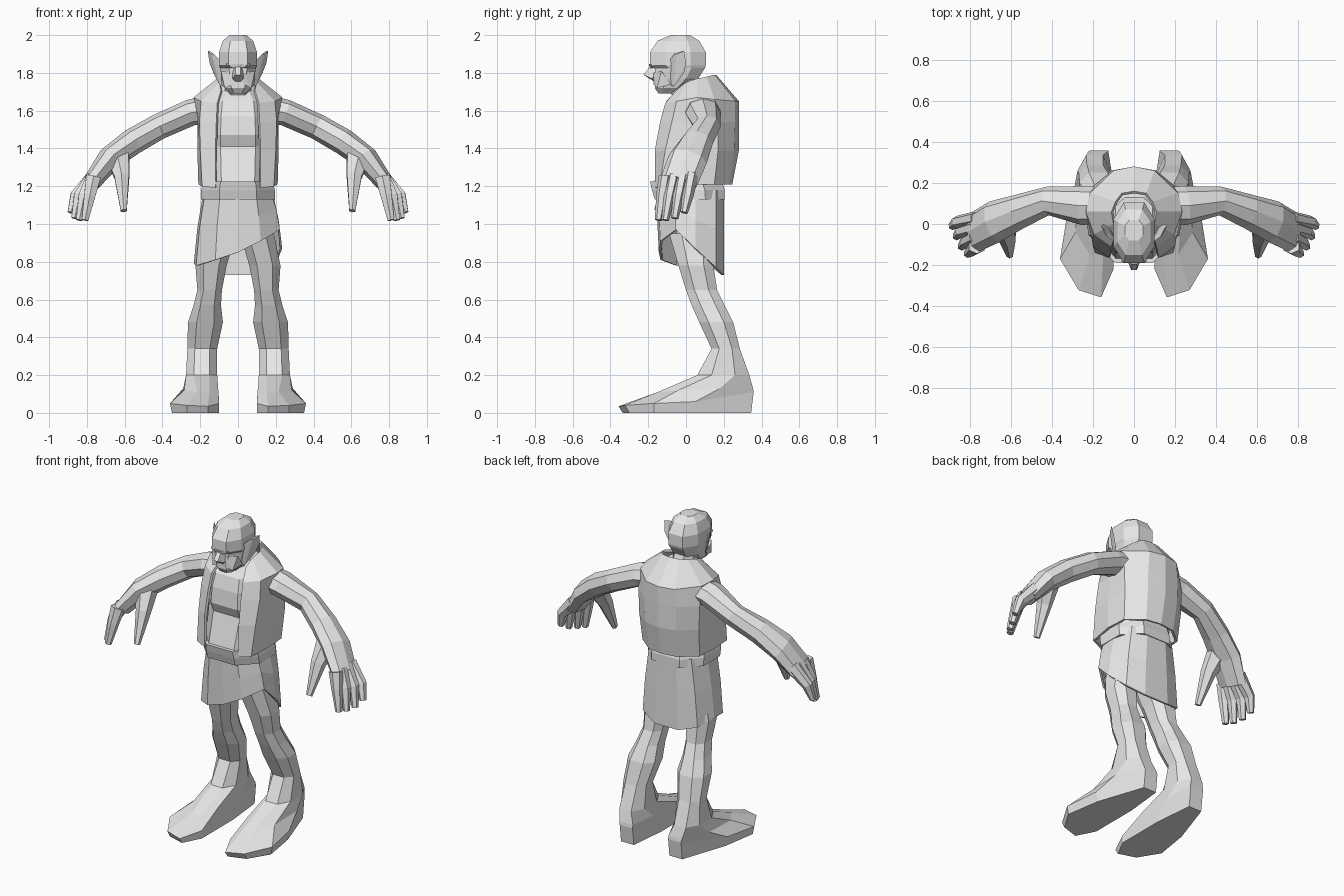
import bpy, bmesh, math
from mathutils import Vector

GREY = bpy.data.materials.new("plain_grey")
GREY.diffuse_color = (0.8, 0.8, 0.8, 1)
OCT = [(1, -.45), (1, .45), (.5, 1), (-.5, 1), (-1, .45), (-1, -.45), (-.5, -1), (.5, -1)]


def finish(name, bm, mirror=False, thick=0):
    me = bpy.data.meshes.new(name)
    bm.to_mesh(me)
    bm.free()
    me.materials.append(GREY)
    ob = bpy.data.objects.new(name, me)
    bpy.context.collection.objects.link(ob)
    if mirror:
        ob.modifiers.new("mirror", 'MIRROR')
    if thick:
        ob.modifiers.new("thickness", 'SOLIDIFY').thickness = thick
    return ob


def loft(name, rings, mirror=False, closed=True, caps=True, thick=0):
    """Skin a stack of point rings."""
    bm = bmesh.new()
    vs = [[bm.verts.new(p) for p in r] for r in rings]
    n = len(vs[0])
    for a, b in zip(vs, vs[1:]):
        for i in range(n if closed else n - 1):
            j = (i + 1) % n
            bm.faces.new((a[i], a[j], b[j], b[i]))
    if caps:
        bm.faces.new(vs[0][::-1])
        bm.faces.new(vs[-1])
        bmesh.ops.recalc_face_normals(bm, faces=bm.faces)
    return finish(name, bm, mirror, thick)


def level(z, x0, x1, y0, y1):
    """Eight-sided horizontal ring filling a box."""
    cx, cy, rx, ry = (x0 + x1) / 2, (y0 + y1) / 2, (x1 - x0) / 2, (y1 - y0) / 2
    return [(cx + rx * u, cy + ry * v, z) for u, v in OCT]


def body(rows):
    return [level(z, -rx, rx, y0, y1) for z, rx, y0, y1 in rows]


def limb(name, path, sides=6):
    """Mirrored tube; path rows are x, y, z, half thickness, half width."""
    pts = [Vector(p[:3]) for p in path]
    rings = []
    for i, p in enumerate(path):
        t = (pts[min(i + 1, len(pts) - 1)] - pts[max(i - 1, 0)]).normalized()
        v = t.cross(Vector((0, 1, 0))).normalized()
        w = v.cross(t)
        rings.append([pts[i] + v * p[3] * math.sin(a) + w * p[4] * math.cos(a)
                      for a in (2 * math.pi * k / sides for k in range(sides))])
    return loft(name, rings, mirror=True)


def hull(name, points, mirror=False):
    bm = bmesh.new()
    for p in points:
        bm.verts.new(p)
    bmesh.ops.convex_hull(bm, input=bm.verts)
    bmesh.ops.dissolve_limit(bm, angle_limit=.02, verts=bm.verts, edges=bm.edges)
    return finish(name, bm, mirror)


# Legs running into long wedge feet
sole = [(.35, -.17), (.315, .05), (.215, .345), (.125, .345),
        (.10, .10), (.10, -.22), (.16, -.335), (.27, -.30)]
rim_z = (.05, .06, .11, .11, .06, .05, .035, .04)
rim = [(x + (.01 if x > .3 else 0), y + (.013 if y > .3 else -.022 if y < -.25 else 0), z)
       for (x, y), z in zip(sole, rim_z)]
instep = [(.285, -.04, .12), (.29, .18, .13), (.22, .355, .13), (.125, .355, .13),
          (.105, .18, .13), (.105, -.05, .13), (.15, -.15, .11), (.215, -.15, .11)]
leg_rows = [(.20, .11, .275, .06, .335), (.34, .11, .268, .135, .285),
            (.48, .08, .265, .07, .25), (.57, .09, .235, .03, .205),
            (.65, .085, .215, .00, .165), (.78, .06, .225, -.04, .145),
            (.95, .01, .19, -.09, .15)]
loft("leg_and_foot", [[(x, y, 0) for x, y in sole], rim, instep]
     + [level(*r) for r in leg_rows], mirror=True)

# Wrapped kilt with a slanting hem
plan = [(0, -.16), (.10, -.15), (.185, -.06), (.195, .05), (.16, .16), (.07, .20),
        (-.07, .20), (-.16, .16), (-.195, .05), (-.185, -.06), (-.10, -.15)]
hem = (.85, .91, .97, .87, .77, .73, .73, .76, .79, .78, .81)
kilt = []
for f, sx in ((1, 1.2), (.5, 1.1), (0, .93)):
    kilt.append([(x * sx, y * (1 - .1 * f if y < 0 else 1), 1.18 + (h - 1.18) * f)
                 for (x, y), h in zip(plan, hem)])
loft("kilt", kilt, caps=False, thick=.012)

# Belt and shirt
loft("belt", body([(1.13, .195, -.165, .205), (1.18, .195, -.18, .205), (1.225, .185, -.19, .19)]))
loft("shirt", body([(1.20, .175, -.175, .19), (1.41, .185, -.115, .21), (1.47, .185, -.14, .22),
                    (1.57, .18, -.13, .22), (1.65, .165, -.105, .20), (1.73, .09, -.03, .13)]))

# Open vest, each row runs from the front edge round to the middle of the back
vest = [
    [(.12, -.165, 1.19), (.19, -.14, 1.2), (.21, .02, 1.21), (.20, .15, 1.21), (.10, .23, 1.21), (0, .245, 1.21)],
    [(.12, -.165, 1.39), (.20, -.11, 1.39), (.215, .02, 1.39), (.21, .17, 1.39), (.11, .255, 1.39), (0, .28, 1.39)],
    [(.115, -.137, 1.54), (.205, -.075, 1.54), (.21, .04, 1.54), (.215, .17, 1.54), (.11, .26, 1.54), (0, .28, 1.54)],
    [(.11, -.11, 1.64), (.195, -.05, 1.65), (.235, .06, 1.67), (.215, .15, 1.66), (.10, .26, 1.65), (0, .28, 1.65)],
    [(.09, -.05, 1.71), (.10, .0, 1.75), (.11, .06, 1.77), (.09, .11, 1.78), (.06, .15, 1.79), (0, .16, 1.79)]]
loft("vest", vest, mirror=True, closed=False, caps=False, thick=.015)

# Arms and palms
limb("arm_and_palm", [(.16, .09, 1.605, .075, .09), (.25, .09, 1.59, .07, .095),
                      (.42, .112, 1.515, .068, .07), (.56, .06, 1.435, .07, .085),
                      (.68, .01, 1.345, .065, .105), (.775, -.04, 1.22, .048, .10)], 8)

# Four curled fingers and a webbed thumb
tips = [(.885, -.01, 1.06), (.865, -.06, 1.03), (.84, -.11, 1.02), (.81, -.145, 1.02)]
for i, (x, y, z) in enumerate(tips):
    base_y = .03 - .047 * i
    limb("finger_%d" % (i + 1), [(.765, base_y, 1.25, .045, .034),
                                 (x - .025, (base_y + y) / 2, 1.15, .034, .03),
                                 (x, y, z, .02, .02)], 6)
limb("thumb", [(.64, .0, 1.37, .075, .06), (.615, -.07, 1.25, .045, .045),
               (.605, -.15, 1.07, .018, .02)], 6)

# Neck and head
loft("neck", [level(1.62, -.08, .08, -.04, .12), level(1.71, -.07, .07, -.09, .09),
              level(1.79, -.065, .065, -.12, .06)])
loft("head", body([(1.69, .04, -.145, -.06), (1.72, .07, -.165, .0), (1.77, .085, -.165, .065),
                   (1.825, .095, -.165, .10), (1.84, .10, -.19, .105), (1.91, .10, -.19, .105),
                   (1.97, .08, -.15, .07), (2.0, .045, -.08, .02)]))

# Brow, nose and cheeks
hull("brow", [(0, -.19, 1.82), (0, -.197, 1.845), (.06, -.185, 1.85), (.06, -.18, 1.835),
              (0, -.14, 1.83), (.06, -.14, 1.85)], mirror=True)
hull("nose", [(s * x, y, z) for s in (-1, 1) for x, y, z in
              [(.014, -.185, 1.84), (.014, -.225, 1.79), (.03, -.18, 1.77), (.015, -.17, 1.755),
               (.03, -.15, 1.81)]])
hull("cheek", [(.03, -.172, 1.80), (.09, -.13, 1.81), (.07, -.155, 1.72), (.03, -.172, 1.74),
               (.09, -.08, 1.74), (.03, -.1, 1.77)], mirror=True)

# Flaring ears
ear = [(.10, -.08, 1.86), (.14, -.05, 1.90), (.16, -.01, 1.915),
       (.15, .00, 1.85), (.13, -.01, 1.80), (.095, -.065, 1.73)]
hull("ear", [(x + d, y + d, z) for d in (0, -.012) for x, y, z in ear], mirror=True)
